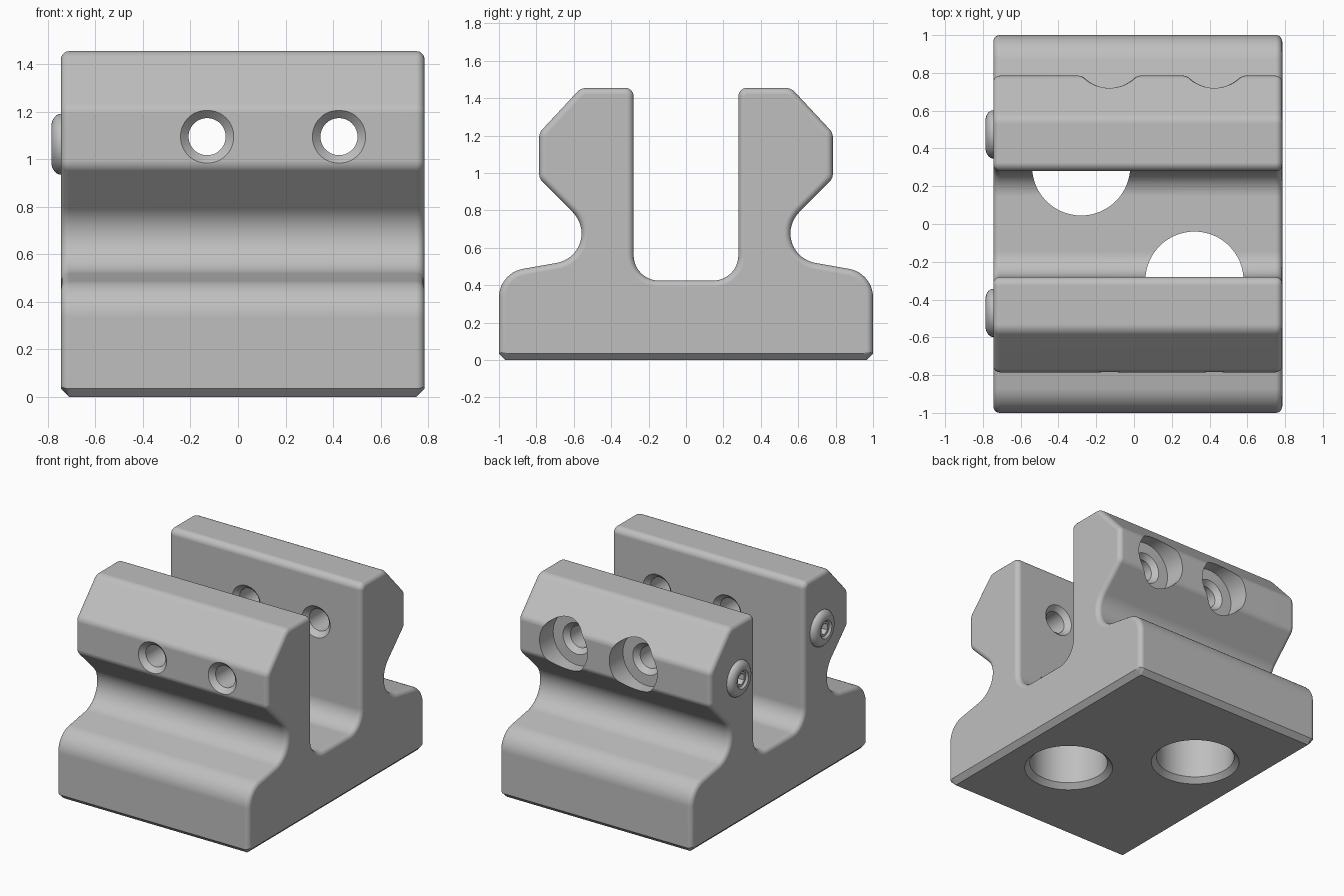
import bpy, bmesh, math
from mathutils import Vector

if "Cube" in bpy.data.objects:
    bpy.data.objects.remove(bpy.data.objects["Cube"], do_unlink=True)

grey = bpy.data.materials.new("plain grey")
grey.use_nodes = True
colour = (0.52, 0.52, 0.52, 1)
grey.diffuse_color = colour
grey.node_tree.nodes["Principled BSDF"].inputs["Base Color"].default_value = colour


def make_object(name, bm):
    bmesh.ops.recalc_face_normals(bm, faces=bm.faces)
    mesh = bpy.data.meshes.new(name)
    bm.to_mesh(mesh)
    bm.free()
    mesh.materials.append(grey)
    obj = bpy.data.objects.new(name, mesh)
    bpy.context.collection.objects.link(obj)
    return obj


def loft(name, rings):
    """Skin a list of equal-length rings and cap both ends."""
    bm = bmesh.new()
    loops = [[bm.verts.new(p) for p in ring] for ring in rings]
    for a, b in zip(loops, loops[1:]):
        for i in range(len(a)):
            j = (i + 1) % len(a)
            bm.faces.new((a[i], a[j], b[j], b[i]))
    bm.faces.new(loops[0])
    bm.faces.new(loops[-1])
    return make_object(name, bm)


def lathe(name, profile, origin, axis, sides=64):
    """Turn (radius, distance) points about an axis."""
    turn = Vector((0, 0, 1)).rotation_difference(Vector(axis))
    rings = []
    for r, t in profile:
        angles = [math.tau * i / sides for i in range(sides)]
        rings.append([Vector(origin) + turn @ Vector((r * math.cos(a), r * math.sin(a), t))
                      for a in angles])
    return loft(name, rings)


def cut(obj, cutters):
    for c in cutters:
        c.hide_render = True
        mod = obj.modifiers.new("cut", 'BOOLEAN')
        mod.operation, mod.solver, mod.object = 'DIFFERENCE', 'EXACT', c
    graph = bpy.context.evaluated_depsgraph_get()
    mesh = bpy.data.meshes.new_from_object(obj.evaluated_get(graph))
    obj.modifiers.clear()
    obj.data = mesh
    for c in cutters:
        bpy.data.objects.remove(c, do_unlink=True)


def smooth(obj):
    bpy.ops.object.select_all(action='DESELECT')
    obj.select_set(True)
    bpy.context.view_layer.objects.active = obj
    bpy.ops.object.shade_smooth_by_angle(angle=math.radians(28))
    mod = obj.modifiers.new("even normals", 'WEIGHTED_NORMAL')
    mod.keep_sharp = True


def rounded(corners):
    """Replace each (y, z, radius) corner by an arc."""
    points = []
    for i, (y, z, r) in enumerate(corners):
        p = Vector((y, z))
        if r == 0:
            points.append(p)
            continue
        a = (Vector(corners[i - 1][:2]) - p).normalized()
        b = (Vector(corners[(i + 1) % len(corners)][:2]) - p).normalized()
        half = a.angle(b) / 2
        centre = p + (a + b).normalized() * r / math.sin(half)
        start = p + a * r / math.tan(half) - centre
        sweep = start.angle_signed(p + b * r / math.tan(half) - centre)
        n = max(4, round(abs(sweep) / 0.13))
        for k in range(n + 1):
            t = -sweep * k / n
            points.append(centre + Vector((start.x * math.cos(t) - start.y * math.sin(t),
                                           start.x * math.sin(t) + start.y * math.cos(t))))
    return points


def inset_directions(points):
    out = []
    for i, p in enumerate(points):
        d1 = (p - points[i - 1]).normalized()
        d2 = (points[(i + 1) % len(points)] - p).normalized()
        n1, n2 = Vector((-d1.y, d1.x)), Vector((-d2.y, d2.x))
        out.append((n1 + n2) / (1 + n1.dot(n2)))
    return out


# Body: rail section with a central slot, rounded at both ends
half = [(0.965, 0, 0), (1, 0.035, 0), (1, 0.465, 0.155), (0.388, 0.573, 0.16),
        (0.785, 0.97, 0.06), (0.785, 1.215, 0.06), (0.562, 1.455, 0.07),
        (0.28, 1.455, 0.045), (0.28, 0.425, 0.135)]
section = rounded(half + [(-y, z, r) for y, z, r in reversed(half)])
inward = inset_directions(section)
x_min, x_max, edge, steps = -0.745, 0.785, 0.035, 5


def end_ring(x_end, sign, angle):
    travel, inset = edge * math.sin(angle), edge * (1 - math.cos(angle))
    ring = []
    for p, n in zip(section, inward):
        q = p + n * (travel if p.y < 0.01 else inset)
        ring.append((x_end + sign * (travel - edge), q.x, q.y))
    return ring


angles = [math.pi / 2 * i / steps for i in range(steps + 1)]
rings = [end_ring(x_min, -1, a) for a in reversed(angles)]
rings += [end_ring(x_max, 1, a) for a in angles]
body = loft("rail_body", rings)

# Cross holes with countersinks, and a counterbore in the back wall
cross = [(0.127, -0.80), (0.078, -0.751), (0.078, -0.315), (0.117, -0.275),
         (0.117, 0.275), (0.078, 0.315), (0.078, 0.595), (0.112, 0.63),
         (0.19, 0.63), (0.19, 0.9)]
cutters = [lathe("cross_hole", cross, (x, 0, 1.095), (0, 1, 0)) for x in (-0.13, 0.425)]

# Chamfered holes in the base
base_hole = [(0.30, -0.005), (0.26, 0.035), (0.26, 0.6)]
cutters += [lathe("base_hole", base_hole, (x, y, 0), (0, 0, 1))
            for x, y in ((-0.28, 0.305), (0.32, -0.30))]

# Seats for the end screws
screw_spots = [("back", 0.475), ("front", -0.47)]
cutters += [lathe("screw_seat", [(0.06, -0.08), (0.06, 0.1)], (x_min, y, 1.063), (-1, 0, 0))
            for _, y in screw_spots]
cut(body, cutters)
smooth(body)

# Button-head screws with hex sockets
head = [(0.055, -0.07), (0.055, -0.01), (0.127, -0.01), (0.127, 0.008), (0.122, 0.018),
        (0.113, 0.028), (0.1, 0.036), (0.085, 0.04), (0.065, 0.04), (0.052, 0.026)]
for side, y in screw_spots:
    spot = (x_min, y, 1.063)
    screw = lathe(side + "_end_screw", head, spot, (-1, 0, 0), 48)
    cut(screw, [lathe("socket", [(0.04, -0.05), (0.04, 0.1)], spot, (-1, 0, 0), 6)])
    smooth(screw)
